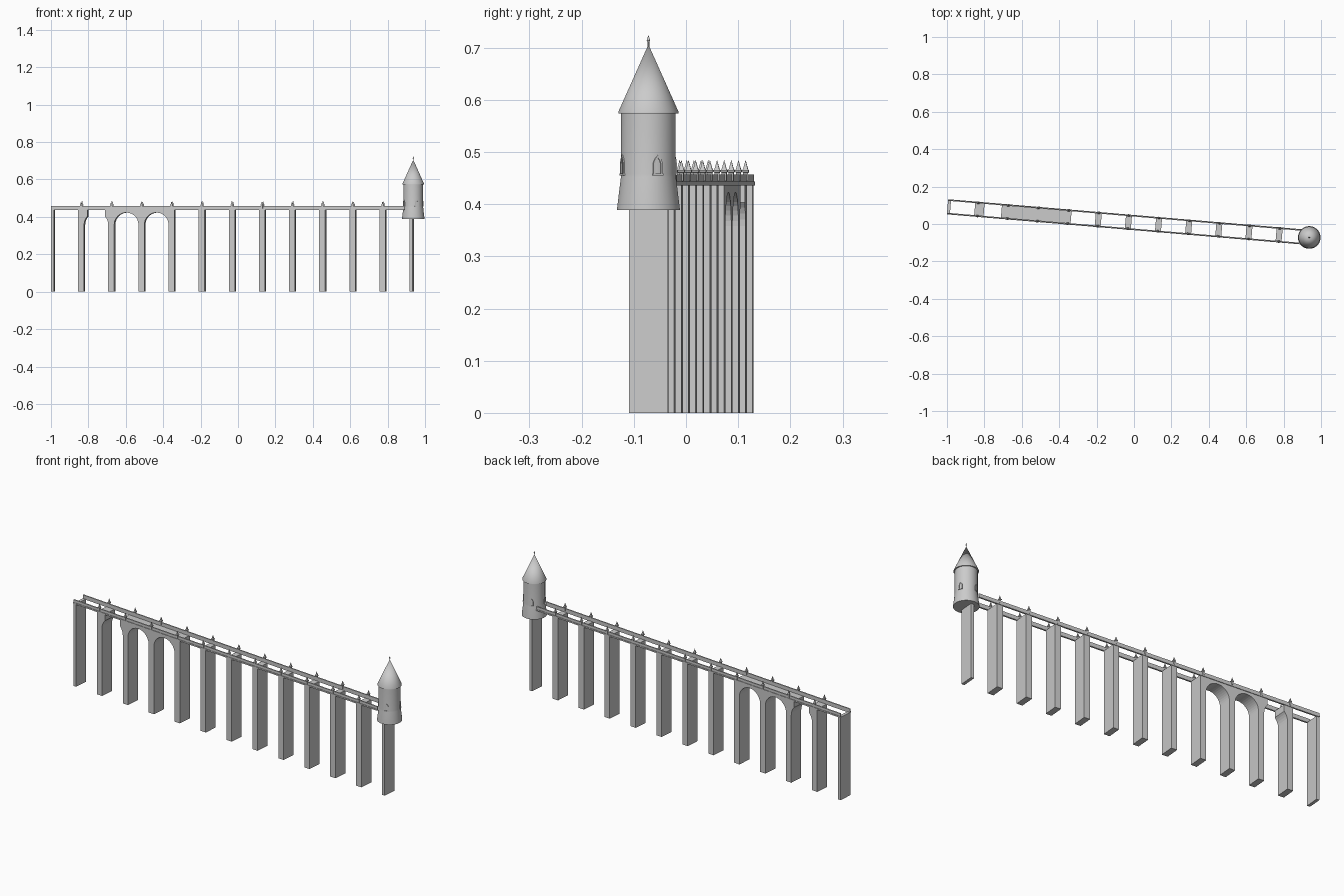
import bpy, bmesh, math
from mathutils import Matrix, Vector

if "Cube" in bpy.data.objects:
    bpy.data.objects.remove(bpy.data.objects["Cube"])

# Bridge frame: u runs along the bridge, v across it
START, END = Vector((-0.997, 0.092, 0)), Vector((0.937, -0.072, 0))
DIR = END - START
LENGTH = DIR.length
BRIDGE = Matrix.Translation(START) @ Matrix.Rotation(math.atan2(DIR.y, DIR.x), 4, 'Z')
STEP = LENGTH / 12
HALF, DEPTH, TOP = 0.016, 0.0373, 0.438
SPRING = 0.358
R = STEP / 2 - HALF


def finish(name, bm, matrix, smooth=False):
    bmesh.ops.recalc_face_normals(bm, faces=bm.faces)
    me = bpy.data.meshes.new(name)
    bm.to_mesh(me)
    bm.free()
    ob = bpy.data.objects.new(name, me)
    bpy.context.collection.objects.link(ob)
    ob.matrix_world = matrix
    if smooth:
        bpy.ops.object.select_all(action='DESELECT')
        ob.select_set(True)
        bpy.context.view_layer.objects.active = ob
        bpy.ops.object.shade_smooth_by_angle(angle=math.radians(30))
    return ob


def prism(name, pts, v0, v1, matrix=BRIDGE):
    """Extrude a (u, z) outline from v0 to v1."""
    bm = bmesh.new()
    f = bm.faces.new([bm.verts.new((u, v0, z)) for u, z in pts])
    ext = bmesh.ops.extrude_face_region(bm, geom=[f])
    verts = [e for e in ext['geom'] if isinstance(e, bmesh.types.BMVert)]
    bmesh.ops.translate(bm, verts=verts, vec=(0, v1 - v0, 0))
    return finish(name, bm, matrix)


def rect(u0, u1, z0, z1):
    return [(u0, z0), (u1, z0), (u1, z1), (u0, z1)]


def lathe(name, prof, matrix, n=32, smooth=True):
    """Spin an (r, z) profile around z; both ends are closed."""
    bm = bmesh.new()
    rings = []
    for r, z in prof:
        if r == 0:
            rings.append([bm.verts.new((0, 0, z))])
        else:
            rings.append([bm.verts.new((r * math.cos(2 * math.pi * (i + .5) / n),
                                        r * math.sin(2 * math.pi * (i + .5) / n), z))
                          for i in range(n)])
    for a, b in zip(rings, rings[1:]):
        for i in range(n):
            j = (i + 1) % n
            vs = [a[i % len(a)], a[j % len(a)], b[j % len(b)], b[i % len(b)]]
            bm.faces.new(list(dict.fromkeys(vs)))
    for ring in (rings[0], rings[-1]):
        if len(ring) > 1:
            bm.faces.new(ring)
    return finish(name, bm, matrix, smooth)


# Piers, half width at both ends; two carry the stub of a broken arch
flare = [(HALF + R * (1 - math.cos(a)), SPRING + R * math.sin(a))
         for a in [math.radians(d) for d in (0, 11, 22, 33, 44)]]
flare.append((flare[-1][0], TOP))
for i in range(13):
    c = i * STEP
    left = [(-HALF, 0), (-HALF, TOP)]
    right = [(HALF, 0), (HALF, TOP)]
    if i == 0:
        left = [(0, 0), (0, TOP)]
    elif i == 12:
        right = [(0, 0), (0, TOP)]
    if i == 1:
        right = [(HALF, 0)] + flare
    elif i == 2:
        left = [(-HALF, 0)] + [(-u, z) for u, z in flare]
    prism("pier", [(c + u, z) for u, z in right + left[::-1]], -DEPTH, DEPTH)

# The two complete arches
for i in (2, 3):
    c = (i + .5) * STEP
    pts = [(c + R * math.cos(math.pi * k / 20), SPRING + R * math.sin(math.pi * k / 20))
           for k in range(21)]
    prism("arch", pts + [(c - R, TOP), (c + R, TOP)], -DEPTH, DEPTH)

# Cornices, parapets and finials on both sides
rail_end = LENGTH - 0.045
for s in (-1, 1):
    prism("cornice", rect(0, rail_end, 0.436, 0.443), s * 0.032, s * 0.0405)
    prism("parapet", rect(0, rail_end, 0.443, 0.457), s * 0.032, s * 0.038)
    for i in range(1, 12):
        m = BRIDGE @ Matrix.Translation((i * STEP, s * 0.036, 0))
        lathe("finial", [(0.0065, 0.444), (0.0065, 0.460), (0.009, 0.462),
                         (0.009, 0.465), (0.0065, 0.467), (0, 0.485)],
              m, 4, False)

# Round tower with flared base, conical roof and spike
T = Matrix.Translation(END)
lathe("tower_body", [(0.0605, 0.389), (0.0605, 0.391), (0.053, 0.452),
                     (0.0525, 0.458), (0.0525, 0.58)], T)
lathe("tower_roof", [(0.058, 0.574), (0.058, 0.577), (0, 0.706)], T)
lathe("roof_spike", [(0.0018, 0.695), (0.0018, 0.711), (0.0035, 0.714),
                     (0.0025, 0.717), (0, 0.724)], T, 12)

# Pointed window frames around the tower
outer = [(-0.009, 0.457), (-0.009, 0.480), (-0.006, 0.487), (0, 0.494),
         (0.006, 0.487), (0.009, 0.480), (0.009, 0.457)]
inner = [(u * 0.6, 0.461 + (z - 0.457) * 0.75) for u, z in outer]
inner[0], inner[-1] = (-0.0054, 0.457), (0.0054, 0.457)
for deg in (20, 110, 200, 290):
    m = T @ Matrix.Rotation(math.radians(deg + 90), 4, 'Z')
    prism("window_frame", outer + inner[::-1], -0.0545, -0.049, m)
    prism("window_sill", rect(-0.0105, 0.0105, 0.455, 0.459), -0.0555, -0.049, m)
